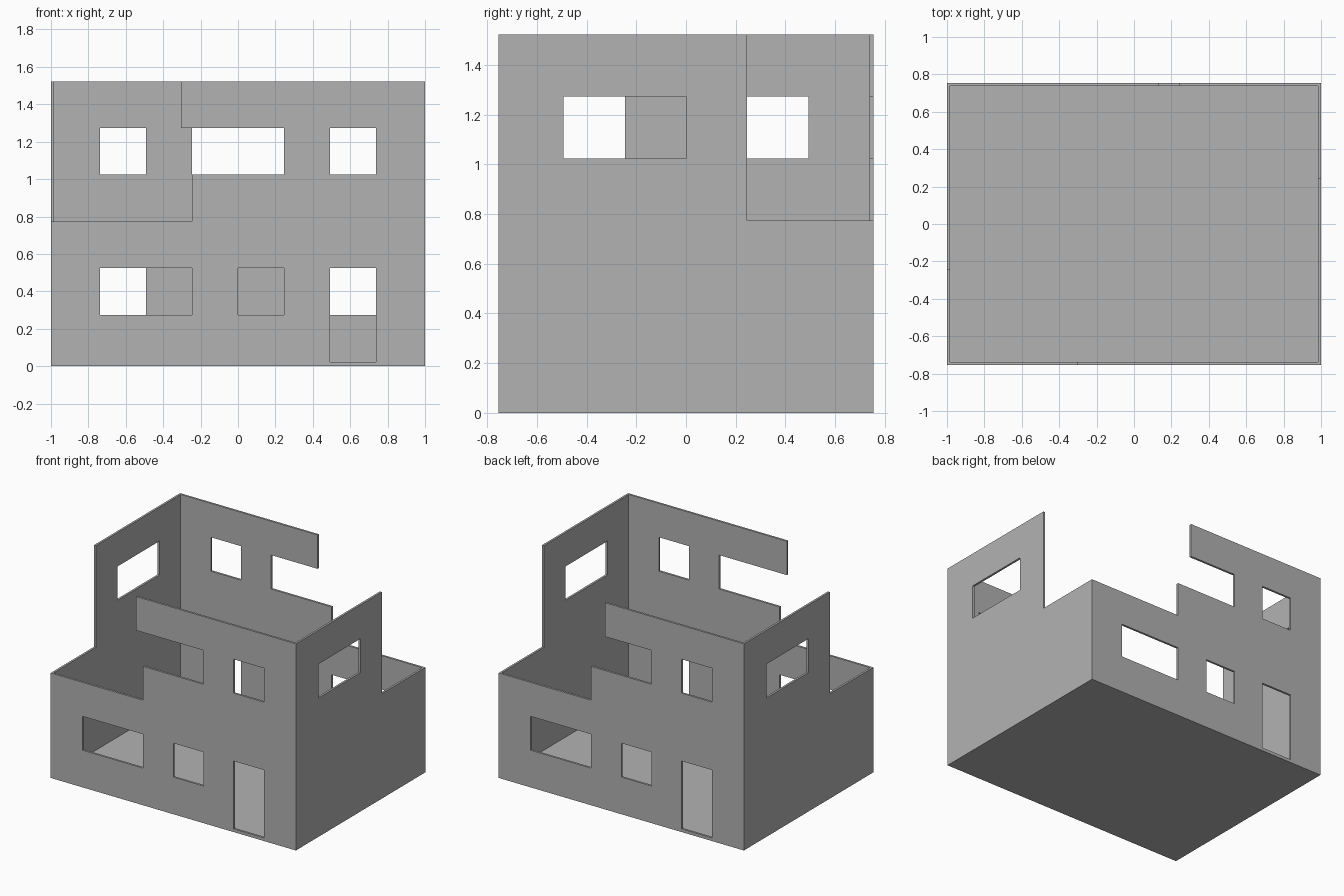
import bpy, bmesh, math
from mathutils import Matrix

if "Cube" in bpy.data.objects:
    bpy.data.objects.remove(bpy.data.objects["Cube"])

X, Y, TOP = 1.0, 0.754, 1.523      # outer half sizes and height
T = 0.0154                         # wall thickness
U = 0.2462                         # plan module
Z = [0.0235 + 0.25 * k for k in range(7)]   # height module

mat = bpy.data.materials.new("light grey")
mat.diffuse_color = (0.448, 0.448, 0.448, 1)
mat.use_nodes = True
mat.node_tree.nodes["Principled BSDF"].inputs["Base Color"].default_value = mat.diffuse_color


def finish(bm, name):
    mesh = bpy.data.meshes.new(name)
    bm.to_mesh(mesh)
    bm.free()
    mesh.materials.append(mat)
    bpy.context.collection.objects.link(bpy.data.objects.new(name, mesh))


def wall(name, half, dist, angle, cuts):
    """Upright panel facing -y at the given distance, minus rectangles
    (x0, x1, z0, z1), then turned about z."""
    xs = sorted({-half, half} | {v for c in cuts for v in c[:2]})
    zs = sorted({0.0, TOP} | {v for c in cuts for v in c[2:]})
    bm = bmesh.new()
    for x0, x1 in zip(xs, xs[1:]):
        for z0, z1 in zip(zs, zs[1:]):
            mx, mz = (x0 + x1) / 2, (z0 + z1) / 2
            if any(a < mx < b and c < mz < d for a, b, c, d in cuts):
                continue
            bm.faces.new([bm.verts.new((x, -dist, z)) for x, z in
                          ((x0, z0), (x1, z0), (x1, z1), (x0, z1))])
    bmesh.ops.remove_doubles(bm, verts=bm.verts, dist=1e-5)
    # give the panel its thickness
    ext = bmesh.ops.extrude_face_region(bm, geom=bm.faces[:], use_keep_orig=True)
    moved = [g for g in ext["geom"] if isinstance(g, bmesh.types.BMVert)]
    bmesh.ops.translate(bm, verts=moved, vec=(0, T, 0))
    bmesh.ops.recalc_face_normals(bm, faces=bm.faces[:])
    bm.transform(Matrix.Rotation(angle, 4, 'Z'))
    finish(bm, name)


def long_cuts(strip_end):
    return [
        (-3 * U, -U, Z[1], Z[2]),        # wide lower window
        (0, U, Z[1], Z[2]),              # small lower window
        (2 * U, 3 * U, Z[0], Z[2]),      # door
        (2 * U, 3 * U, Z[4], Z[5]),      # upper window
        (-X, -U, Z[3], Z[4]),            # open corner
        (-X, U, Z[4], Z[5]),             # open corner and wide upper window
        (-X, strip_end, Z[5], TOP),      # open corner above the strip
    ]


side_cuts = [
    (-2 * U, 0, Z[4], Z[5]),             # upper window
    (U, Y, Z[3], TOP),                   # open corner
]

# long walls run the full width, side walls sit between them
wall("front_wall", X, Y, 0, long_cuts(-0.305))
wall("back_wall", X, Y, math.pi, long_cuts(-0.132))
side_cuts = [(a, min(b, Y - T), c, d) for a, b, c, d in side_cuts]
wall("right_wall", Y - T, X, math.pi / 2, side_cuts)
wall("left_wall", Y - T, X, -math.pi / 2, side_cuts)

# floor slab inside the walls
bm = bmesh.new()
bmesh.ops.create_cube(bm, size=1)
bm.transform(Matrix.Translation((0, 0, T / 2)) @
             Matrix.Diagonal((2 * (X - T), 2 * (Y - T), T, 1)))
finish(bm, "floor")
